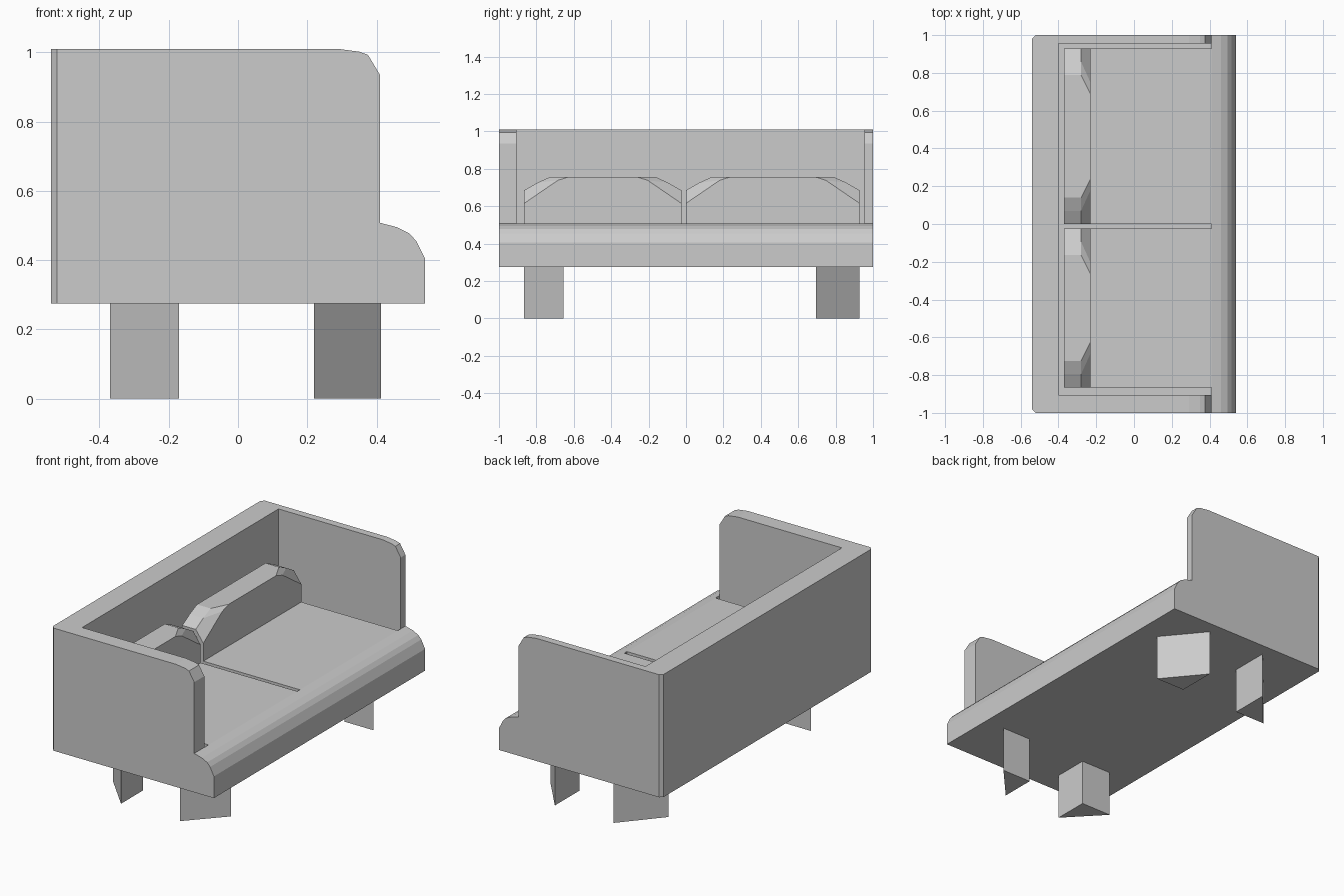
import bpy, bmesh

if "Cube" in bpy.data.objects:
    bpy.data.objects.remove(bpy.data.objects["Cube"])

BOTTOM, FLOOR, SEAT, TOP = 0.275, 0.30, 0.508, 1.01


def loft(name, rings):
    """Join equal-length rings of points into a closed solid."""
    bm = bmesh.new()
    loops = [[bm.verts.new(p) for p in r] for r in rings]
    n = len(loops[0])
    for a, b in zip(loops, loops[1:]):
        for i in range(n):
            j = (i + 1) % n
            bm.faces.new((a[i], a[j], b[j], b[i]))
    bm.faces.new(loops[0])
    bm.faces.new(loops[-1])
    bmesh.ops.recalc_face_normals(bm, faces=bm.faces)
    me = bpy.data.meshes.new(name)
    bm.to_mesh(me)
    bm.free()
    ob = bpy.data.objects.new(name, me)
    bpy.context.collection.objects.link(ob)
    return ob


def prism_y(name, profile, y0, y1):
    return loft(name, [[(x, y, z) for x, z in profile] for y in (y0, y1)])


def box(name, x0, x1, y0, y1, z0, z1):
    return prism_y(name, [(x0, z0), (x1, z0), (x1, z1), (x0, z1)], y0, y1)


# Rounded seat front, shared by the frame and both arms
nose = [(0.54, BOTTOM), (0.54, 0.405), (0.515, 0.455), (0.495, 0.477),
        (0.46, 0.495), (0.41, SEAT)]

# Frame: back, floor and seat front in one U-shaped profile
prism_y("frame", [(-0.54, BOTTOM)] + nose +
        [(0.41, FLOOR), (-0.40, FLOOR), (-0.40, TOP), (-0.54, TOP)], -0.905, 0.955)

# Arms with rounded top front corner and chamfered outer back edge
arm = [(-0.54, BOTTOM)] + nose + [(0.41, 0.935), (0.375, 0.993), (0.35, 1.002),
                                  (0.29, TOP), (-0.54, TOP)]
for name, inner, outer in (("left_arm", -0.905, -1.0), ("right_arm", 0.955, 1.0)):
    ob = prism_y(name, arm, inner, outer)
    bm = bmesh.new()
    bm.from_mesh(ob.data)
    edges = [e for e in bm.edges
             if all(v.co.x < -0.53 and abs(v.co.y - outer) < 1e-4 for v in e.verts)]
    bmesh.ops.bevel(bm, geom=edges, offset=0.018, segments=1, affect='EDGES')
    bm.to_mesh(ob.data)
    bm.free()

# Seat and back cushions, separated by narrow gaps
rear = [(0, 0.685), (0.07, 0.725), (0.14, 0.757)]
front = [(0, 0.615), (0.18, 0.738), (0.24, 0.757)]
for side, y0, y1 in (("left", -0.865, -0.025), ("right", 0.0, 0.928)):
    box(side + "_seat_cushion", -0.37, 0.41, y0, y1, FLOOR, SEAT)
    rings = []
    for x, corner in ((-0.37, rear), (-0.28, rear), (-0.23, front)):
        outline = [(y0, 0.5)] + [(y0 + d, z) for d, z in corner]
        outline += [(y1 - d, z) for d, z in reversed(corner)] + [(y1, 0.5)]
        rings.append([(x, y, z) for y, z in outline])
    loft(side + "_back_cushion", rings)

# Triangular legs, right angle towards the middle of the sofa
for xn, xi, xo in (("back", -0.17, -0.37), ("front", 0.22, 0.413)):
    for yn, yi, yo in (("left", -0.655, -0.865), ("right", 0.695, 0.928)):
        tri = [(xi, yi), (xo, yi), (xi, yo)]
        loft(f"{xn}_{yn}_leg", [[(x, y, z) for x, y in tri] for z in (0, BOTTOM)])
